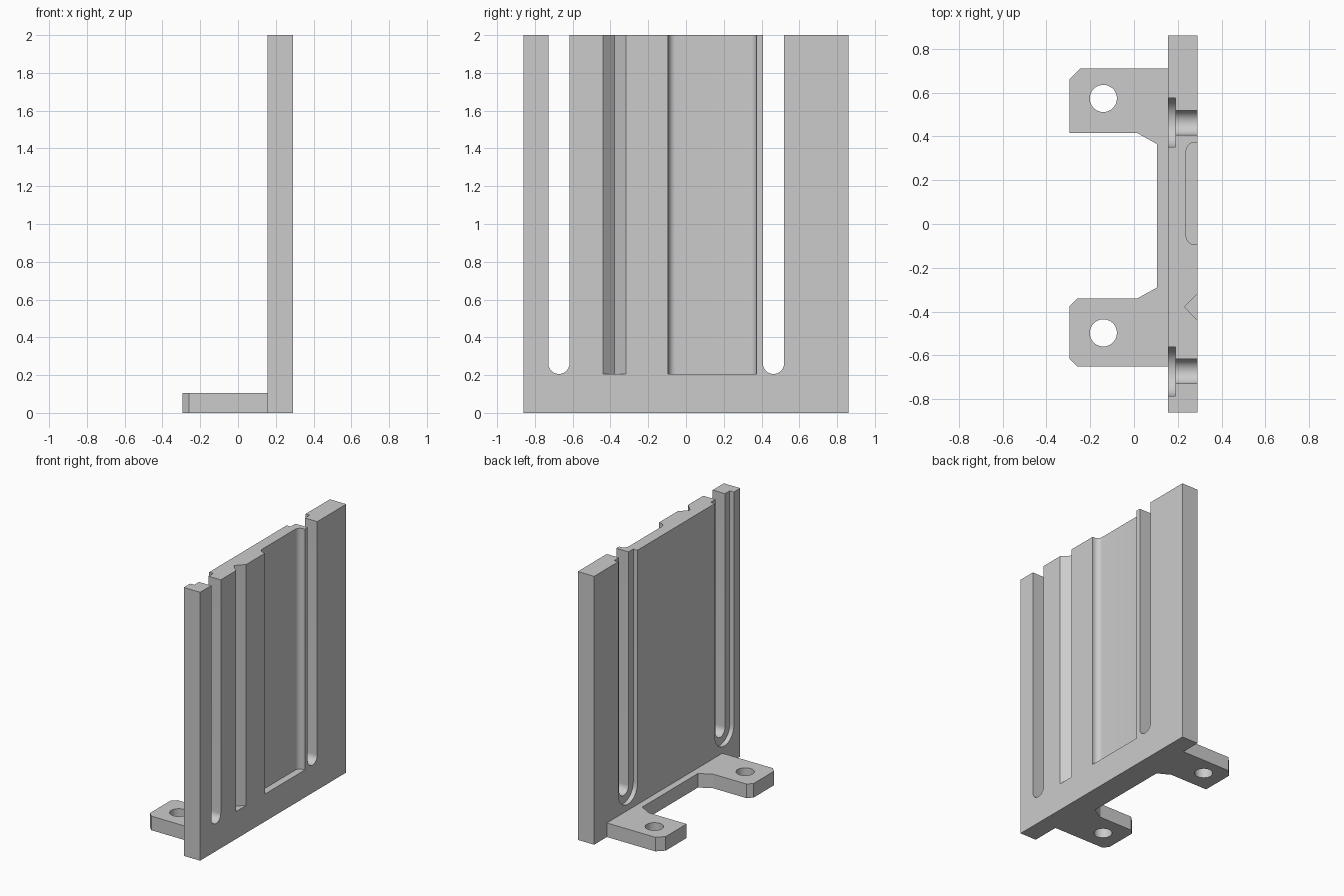
import bpy
import math
from mathutils import Vector

cube = bpy.data.objects.get("Cube")
if cube:
    bpy.data.objects.remove(cube, do_unlink=True)

grey = bpy.data.materials.new("light grey")
grey.use_nodes = True
colour = (0.6, 0.6, 0.6, 1)
grey.diffuse_color = colour
grey.node_tree.nodes["Principled BSDF"].inputs["Base Color"].default_value = colour

HEIGHT, BACK, FACE, HALF = 2.0, 0.155, 0.29, 0.86
GROOVE_END = 0.205


def prism(name, outline, axis, lo, hi):
    """Extrude a 2D outline along x (outline is y, z) or along z (outline is x, y)."""
    n = len(outline)
    place = (lambda p, t: (t, *p)) if axis == "x" else (lambda p, t: (*p, t))
    verts = [place(p, t) for t in (lo, hi) for p in outline]
    faces = [list(range(n))[::-1], list(range(n, 2 * n))]
    faces += [(i, (i + 1) % n, n + (i + 1) % n, n + i) for i in range(n)]
    mesh = bpy.data.meshes.new(name)
    mesh.from_pydata(verts, [], faces)
    mesh.materials.append(grey)
    obj = bpy.data.objects.new(name, mesh)
    bpy.context.collection.objects.link(obj)
    return obj


def arc(cx, cy, r, start, end, steps):
    angles = [math.radians(start + (end - start) * i / steps) for i in range(steps + 1)]
    return [(cx + r * math.cos(a), cy + r * math.sin(a)) for a in angles]


def slot(name, y, r, lo, hi):
    """Round-ended slot, open at the top of the plate."""
    outline = arc(y, 0.262, r, 180, 360, 24) + [(y + r, HEIGHT + 0.1), (y - r, HEIGHT + 0.1)]
    return prism(name, outline, "x", lo, hi)


def cut(obj, cutter):
    mod = obj.modifiers.new(cutter.name, "BOOLEAN")
    mod.operation = "DIFFERENCE"
    mod.solver = "EXACT"
    mod.object = cutter
    bpy.context.view_layer.objects.active = obj
    bpy.ops.object.modifier_apply(modifier=mod.name)
    bpy.data.objects.remove(cutter, do_unlink=True)


def smooth(obj):
    bpy.ops.object.select_all(action="DESELECT")
    obj.select_set(True)
    bpy.context.view_layer.objects.active = obj
    bpy.ops.object.shade_smooth_by_angle(angle=math.radians(25))


# Upright plate
plate = prism("upright_plate", [(-HALF, 0), (HALF, 0), (HALF, HEIGHT), (-HALF, HEIGHT)],
              "x", BACK, FACE)

# Stepped slots: narrow all the way through, wide recess on the back
for y in (-0.673, 0.463):
    cut(plate, slot("slot_cutter", y, 0.056, BACK - 0.1, FACE + 0.1))
    cut(plate, slot("recess_cutter", y, 0.112, BACK - 0.1, BACK + 0.034))

# V groove on the face
vee = [(0.23, -0.378), (FACE + 0.01, -0.449), (FACE + 0.01, -0.307)]
cut(plate, prism("vee_cutter", vee, "z", GROOVE_END, HEIGHT + 0.1))

# Broad channel with rounded inner corners
R, FLOOR, Y0, Y1 = 0.04, 0.238, -0.094, 0.373
channel = [(FACE + 0.1, Y0), (FACE + 0.1, Y1)]
channel += arc(FLOOR + R, Y1 - R, R, 90, 180, 10)
channel += arc(FLOOR + R, Y0 + R, R, 180, 270, 10)
cut(plate, prism("channel_cutter", channel, "z", GROOVE_END, HEIGHT + 0.1))
smooth(plate)

# Mounting foot with two chamfered lugs
foot_outline = [
    (BACK, 0.71), (-0.245, 0.71), (-0.295, 0.66), (-0.295, 0.415), (0.015, 0.415),
    (0.105, 0.365), (0.105, -0.29), (0.015, -0.34), (-0.26, -0.34), (-0.295, -0.375),
    (-0.295, -0.615), (-0.26, -0.65), (BACK, -0.65),
]
foot = prism("mounting_foot", foot_outline, "z", 0, 0.105)

# Bolt holes through the lugs
for y in (0.573, -0.497):
    cut(foot, prism("hole_cutter", arc(-0.14, y, 0.062, 0, 350, 35), "z", -0.1, 0.2))
smooth(foot)
